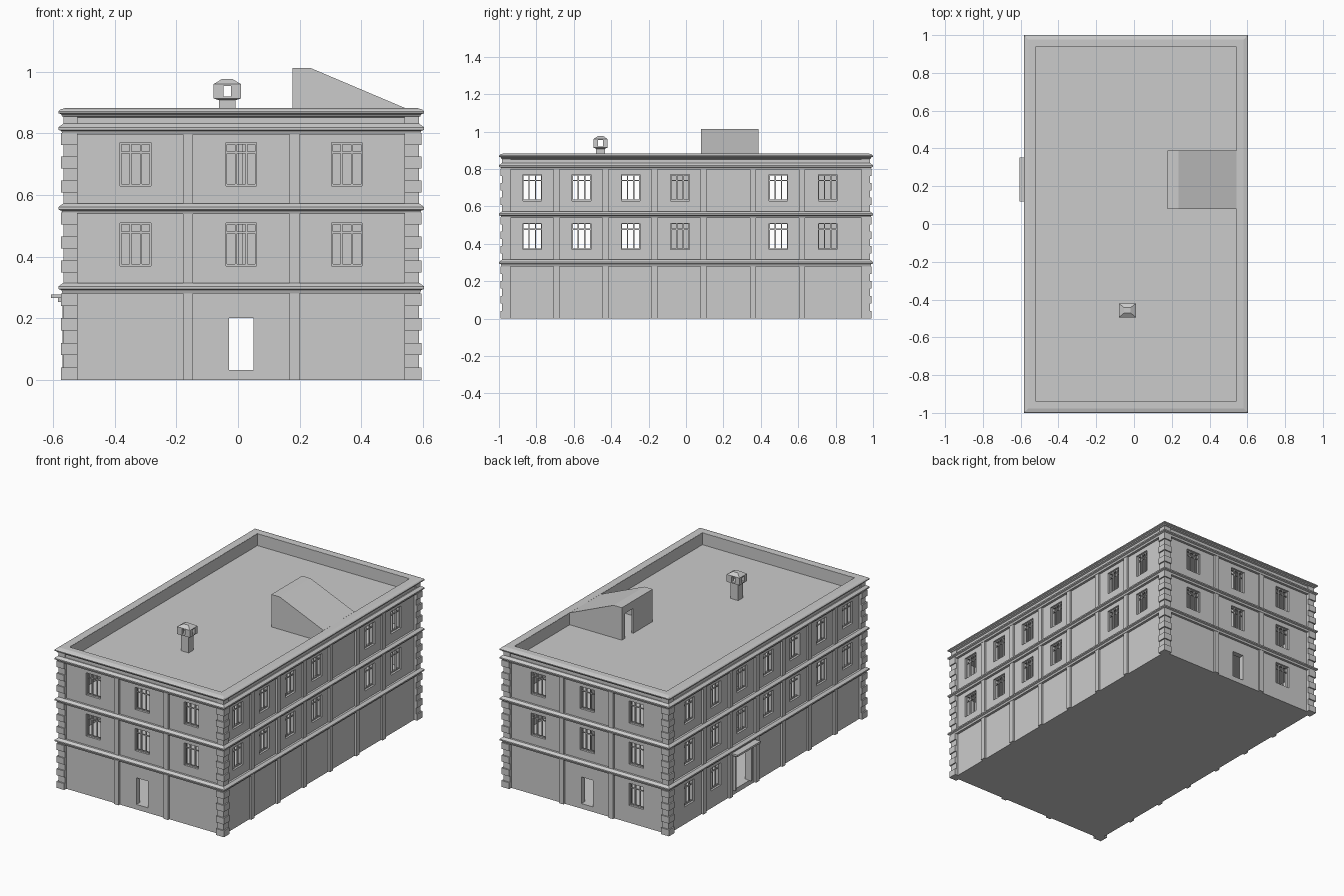
import bpy, bmesh
from math import radians
from mathutils import Matrix

if "Cube" in bpy.data.objects:
    bpy.data.objects.remove(bpy.data.objects["Cube"])

CX = 0.0105                     # building centre in x
HX, HY = 0.565, 0.971           # wall half sizes
IN = 0.532                      # inner half width of walls and parapet
DY = HY - HX
T = 0.034                       # wall thickness


def finish(name, bm, mat=Matrix(), thick=0):
    me = bpy.data.meshes.new(name)
    bm.to_mesh(me)
    bm.free()
    ob = bpy.data.objects.new(name, me)
    bpy.context.collection.objects.link(ob)
    ob.matrix_world = mat
    if thick:
        m = ob.modifiers.new("thickness", 'SOLIDIFY')
        m.thickness, m.offset = thick, -1
    return ob


def boxes(name, items, mat=Matrix()):
    bm = bmesh.new()
    for x0, x1, y0, y1, z0, z1 in items:
        m = Matrix.Translation(((x0 + x1) / 2, (y0 + y1) / 2, (z0 + z1) / 2))
        m = m @ Matrix.Diagonal((x1 - x0, y1 - y0, z1 - z0, 1))
        bmesh.ops.create_cube(bm, size=1, matrix=m)
    return finish(name, bm, mat)


def loft(name, rings, cx, cy, closed=False):
    """Stack of rectangles (half x, half y, z); closed makes a moulding."""
    bm = bmesh.new()
    rows = [[bm.verts.new((cx + sx * hx, cy + sy * hy, z))
             for sx, sy in ((-1, -1), (1, -1), (1, 1), (-1, 1))] for hx, hy, z in rings]
    pairs = list(zip(rows, rows[1:])) + ([(rows[-1], rows[0])] if closed else [])
    for a, b in pairs:
        for i in range(4):
            j = (i + 1) % 4
            bm.faces.new((a[i], a[j], b[j], b[i]))
    if not closed:
        bm.faces.new(rows[0])
        bm.faces.new(rows[-1])
    bmesh.ops.recalc_face_normals(bm, faces=bm.faces)
    return finish(name, bm)


def panel(name, u0, u1, z0, z1, d, holes, mat, thick):
    """Flat wall facing local -y with rectangular holes (u0, u1, z0, z1)."""
    us = sorted({u0, u1} | {h[k] for h in holes for k in (0, 1)})
    zs = sorted({z0, z1} | {h[k] for h in holes for k in (2, 3)})
    bm = bmesh.new()
    grid = [[bm.verts.new((u, -d, z)) for z in zs] for u in us]
    for i in range(len(us) - 1):
        for j in range(len(zs) - 1):
            u, z = (us[i] + us[i + 1]) / 2, (zs[j] + zs[j + 1]) / 2
            if not any(h[0] < u < h[1] and h[2] < z < h[3] for h in holes):
                bm.faces.new((grid[i][j], grid[i + 1][j], grid[i + 1][j + 1], grid[i][j + 1]))
    bmesh.ops.delete(bm, geom=[v for v in bm.verts if not v.link_faces], context='VERTS')
    return finish(name, bm, mat, thick)


def side_matrix(angle):
    return Matrix.Translation((CX, 0, 0)) @ Matrix.Rotation(radians(angle), 4, 'Z')


# Facades: windows as (u, sill z), doors as rectangles, pilasters by u
SILL0, SILL1, SILL2 = 0.11, 0.37, 0.63
FLOORS = ((0, 0.285), (0.31, 0.543), (0.57, 0.802))
short = (-0.343, 0, 0.343)
bays = [-0.822 + 0.2632 * i for i in range(7)]
pil_y = [-0.693 + 0.2625 * i for i in range(6)]
up = (SILL1, SILL2)
door = (-0.04, 0.04, 0.032, 0.2)
facades = {
    "front": (0, HX, HY, [(u, s) for u in short for s in up], [door], (-0.173, 0.173)),
    "right": (90, HY - T, HX, [(u, s) for i, u in enumerate(bays) if i != 4 for s in up], [], pil_y),
    "back": (180, HX, HY, [(u, s) for u in short for s in up] + [(0.343, SILL0)],
             [door], (-0.173, 0.173)),
    "left": (270, HY - T, HX, [(-u, s) for u in bays for s in up]
             + [(-bays[5], SILL0), (-bays[6], SILL0)], [(-0.315, -0.155, 0.03, 0.245)],
             [-y for y in pil_y]),
}
for side, (ang, half, d, wins, doors, pils) in facades.items():
    mat = side_matrix(ang)
    holes = [(u - 0.05, u + 0.05, s, s + 0.14) for u, s in wins] + doors
    panel(side + "_wall", -half, half, 0, 0.882, d, holes, mat, T)
    boxes(side + "_pilasters", [(p - 0.016, p + 0.016, -d - 0.013, -d + 0.005, a, b)
                                for p in pils for a, b in FLOORS], mat)
    # Mullions, transom and thin frame for every window
    bars = []
    for u, s in wins:
        y0, y1 = -d + 0.012, -d + 0.02
        for o in (-0.048, -0.017, 0.017, 0.048):
            w = 0.0025 if abs(o) > 0.04 else 0.0035
            bars.append((u + o - w, u + o + w, y0, y1, s, s + 0.14))
        for z in (s, s + 0.105, s + 0.135):
            bars.append((u - 0.05, u + 0.05, y0 + 0.001, y1 - 0.001, z, z + 0.006))
    boxes(side + "_window_frames", bars, mat)

# Corner quoins: wide and narrow blocks in turn
rows = [(0.04 * i, 0.04 * (i + 1), i % 2 == 0) for i in range(7)]
for base, top in FLOORS[1:]:
    h = (top - base) / 6
    rows += [(base + h * i, base + h * (i + 1), i % 2 == 1) for i in range(6)]
rows.append((0.802, 0.862, False))
quoins = []
for sx in (-1, 1):
    for sy in (-1, 1):
        for a, b, wide in rows:
            o = 0.586 if wide else 0.578
            xs = sorted((sx * 0.531, sx * o))
            ys = sorted((sy * (0.531 + DY), sy * (o + DY)))
            quoins.append((*xs, *ys, a, b))
boxes("corner_quoins", quoins, side_matrix(0))

# Moulded bands around each floor and the roof cornice
for i, t in enumerate((0.315, 0.573, 0.832)):
    prof = [(0.545, t), (0.578, t), (0.594, t - 0.012), (0.594, t - 0.02),
            (0.584, t - 0.024), (0.58, t - 0.035), (0.545, t - 0.035)]
    loft("floor_band_%d" % (i + 1), [(d, d + DY, z) for d, z in prof], CX, 0, True)
prof = [(IN, 0.883), (0.57, 0.883), (0.588, 0.878), (0.594, 0.872), (0.594, 0.866),
        (0.584, 0.862), (0.582, 0.856), (0.572, 0.852), (0.572, 0.83), (IN, 0.83)]
loft("roof_cornice", [(d, d + DY, z) for d, z in prof], CX, 0, True)

# Floor slabs, flat roof and inner partitions
iy = IN + DY
for name, a, b in (("ground_slab", 0, 0.03), ("first_floor", 0.29, 0.31),
                   ("second_floor", 0.55, 0.57), ("flat_roof", 0.79, 0.808)):
    boxes(name, [(-IN, IN, -iy, iy, a, b)], side_matrix(0))
boxes("inner_partitions", [p for a, b in ((0.31, 0.55), (0.57, 0.79)) for p in (
    (-IN, IN, 0.09, 0.105, a, b), (-0.01, 0.005, -0.16, 0.09, a, b),
    (-0.01, 0.005, 0.62, iy, a, b))], side_matrix(0))

# Entrance canopy on the left side
boxes("entrance_canopy", [(-0.607, -0.55, 0.12, 0.352, 0.265, 0.277),
                          (-0.585, -0.55, 0.135, 0.337, 0.253, 0.265)])
boxes("entrance_jambs", [(-0.57, -0.54, y, y + 0.012, 0.03, 0.253) for y in (0.148, 0.31)])

# Roof stair house with sloping back and door opening
bm = bmesh.new()
pts = ((0.177, 0.8), (0.177, 1.013), (0.235, 1.013), (0.542, 0.883), (0.542, 0.8))
a, b = ([bm.verts.new((x, y, z)) for x, z in pts] for y in (0.08, 0.388))
bm.faces.new(a)
bm.faces.new(b)
for i in range(1, 4):
    bm.faces.new((a[i], a[i + 1], b[i + 1], b[i]))
bmesh.ops.recalc_face_normals(bm, faces=bm.faces)
finish("stair_house", bm)
panel("stair_house_front", -0.388, -0.08, 0.8, 1.013, CX - 0.177,
      [(-0.355, -0.275, 0.808, 0.965)], side_matrix(270), 0.01)

# Chimney with open vented head
cx, cy = -0.035, -0.457
loft("chimney_shaft", [(0.027, 0.024, 0.8), (0.027, 0.024, 0.908), (0.045, 0.037, 0.914),
                       (0.045, 0.037, 0.92)], cx, cy)
boxes("chimney_posts", [(cx + min(sx * 0.012, sx * 0.045), cx + max(sx * 0.012, sx * 0.045),
                         cy + min(sy * 0.014, sy * 0.037), cy + max(sy * 0.014, sy * 0.037),
                         0.92, 0.955) for sx in (-1, 1) for sy in (-1, 1)])
loft("chimney_cap", [(0.045, 0.037, 0.955), (0.045, 0.037, 0.96), (0.017, 0.014, 0.977)], cx, cy)
